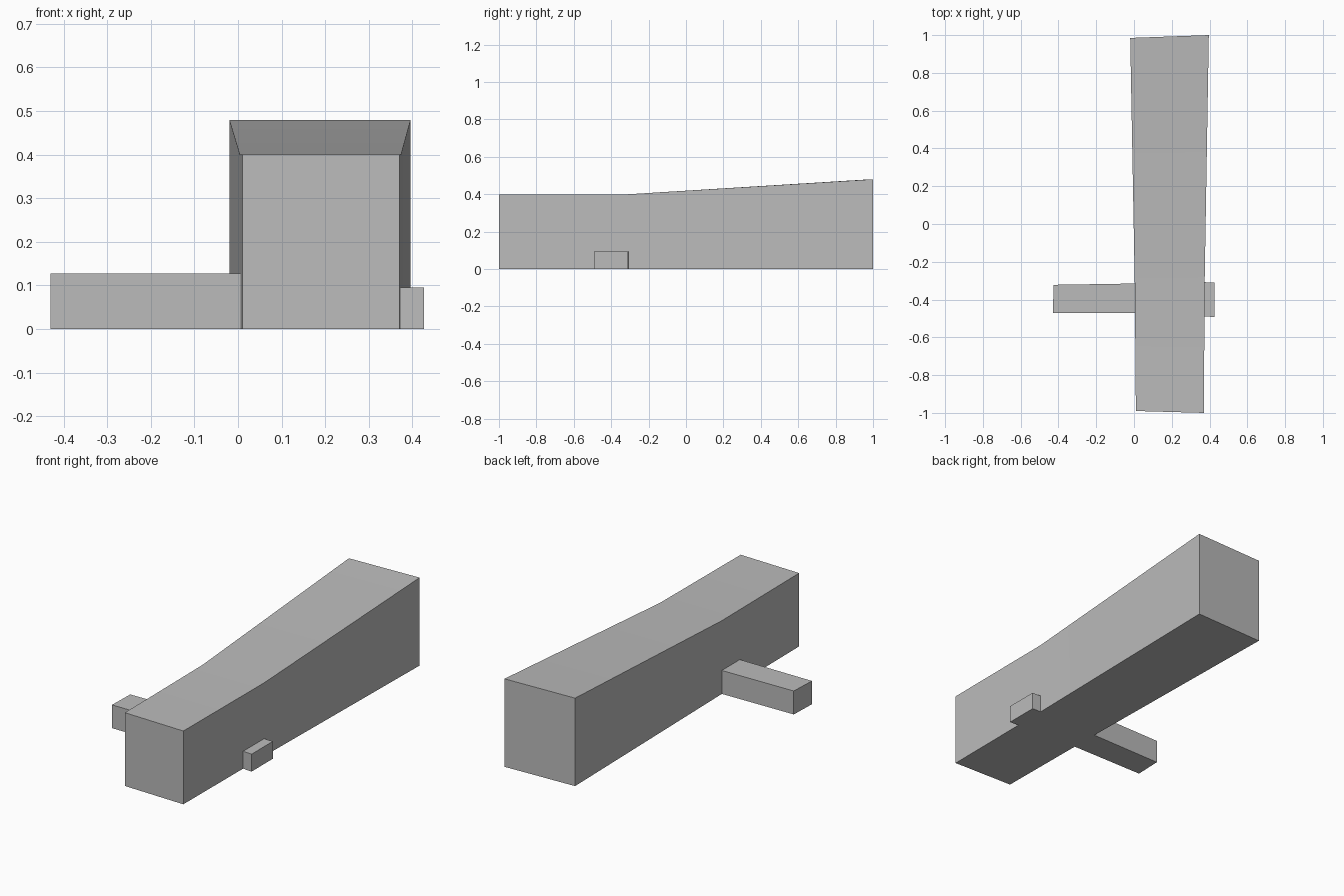
import bpy
import bmesh

cube = bpy.data.objects.get("Cube")
if cube:
    bpy.data.objects.remove(cube, do_unlink=True)

GREY = (0.5, 0.5, 0.5, 1)
grey = bpy.data.materials.new("plain grey")
grey.use_nodes = True
grey.diffuse_color = GREY
bsdf = grey.node_tree.nodes["Principled BSDF"]
bsdf.inputs["Base Color"].default_value = GREY
bsdf.inputs["Roughness"].default_value = 0.9


def loft(name, sections):
    """Box lofted through sections of (left point, right point, height)."""
    bm = bmesh.new()
    rings = []
    for (xa, ya), (xb, yb), h in sections:
        corners = [(xa, ya, 0), (xb, yb, 0), (xb, yb, h), (xa, ya, h)]
        rings.append([bm.verts.new(c) for c in corners])
    for a, b in zip(rings, rings[1:]):
        for i in range(4):
            j = (i + 1) % 4
            bm.faces.new((a[i], a[j], b[j], b[i]))
    bm.faces.new(rings[0])
    bm.faces.new(rings[-1])
    bmesh.ops.recalc_face_normals(bm, faces=bm.faces)
    mesh = bpy.data.meshes.new(name)
    bm.to_mesh(mesh)
    bm.free()
    mesh.materials.append(grey)
    obj = bpy.data.objects.new(name, mesh)
    bpy.context.collection.objects.link(obj)
    bpy.ops.object.select_all(action="DESELECT")
    bpy.context.view_layer.objects.active = obj
    obj.select_set(True)
    bpy.ops.object.shade_smooth_by_angle()
    return obj


# Long hall: level at the front, rising and widening to the back
loft("main_hall", [
    ((0.01, -0.99), (0.37, -1.0), 0.4),
    ((0.004, -0.31), (0.374, -0.31), 0.4),
    ((-0.02, 0.985), (0.396, 1.0), 0.48),
])

# Low wing on the -x side
loft("side_wing", [
    ((-0.43, -0.472), (0.01, -0.472), 0.127),
    ((-0.425, -0.322), (0.01, -0.315), 0.128),
])

# Small porch on the +x side
loft("side_porch", [
    ((0.365, -0.488), (0.427, -0.493), 0.095),
    ((0.37, -0.308), (0.427, -0.31), 0.095),
])
